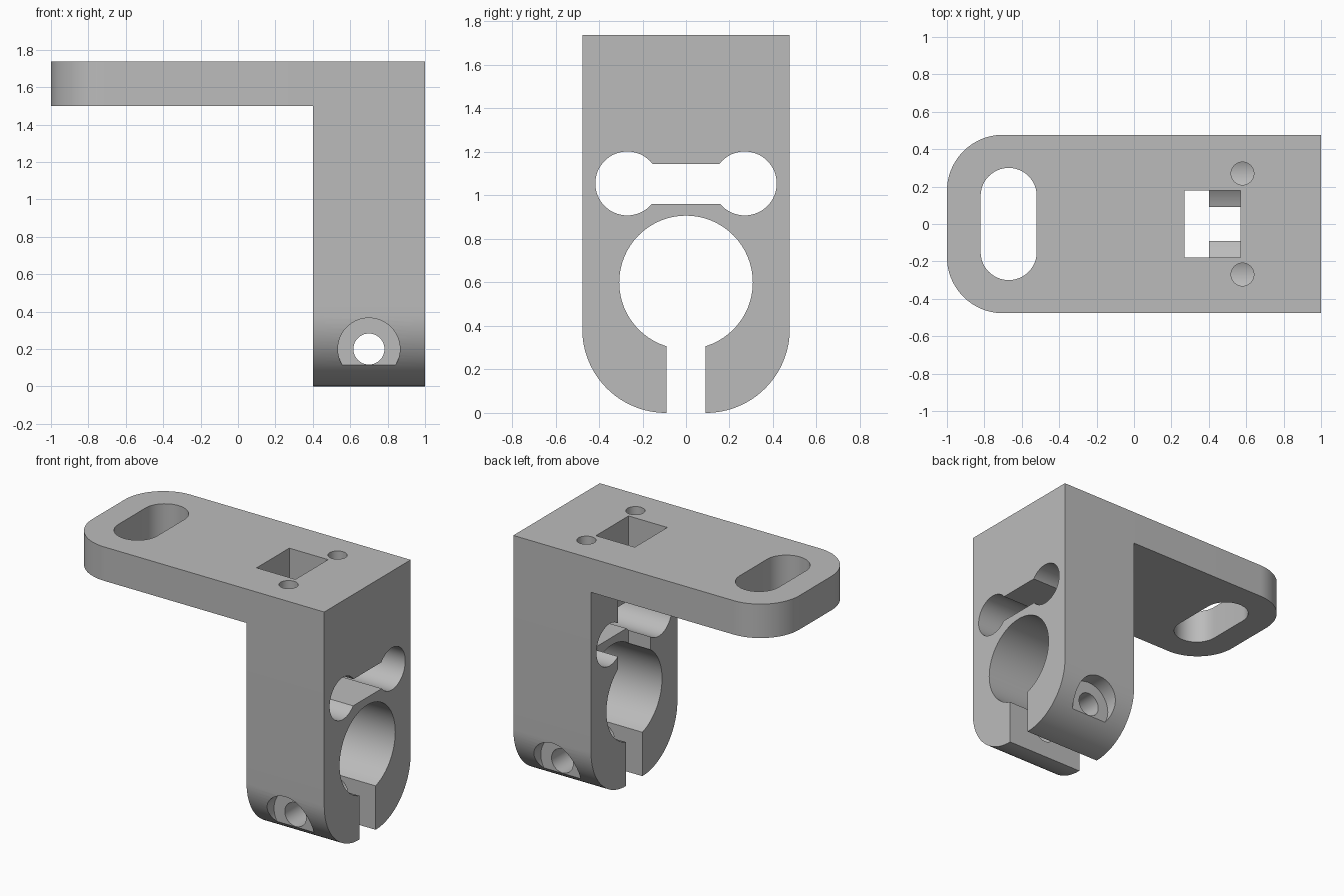
import bpy, bmesh, math
from mathutils import Matrix, Vector

if "Cube" in bpy.data.objects:
    bpy.data.objects.remove(bpy.data.objects["Cube"], do_unlink=True)

grey = bpy.data.materials.new("plain_grey")
grey.use_nodes = True
COLOR = (0.5, 0.5, 0.5, 1)
grey.diffuse_color = COLOR
grey.node_tree.nodes["Principled BSDF"].inputs["Base Color"].default_value = COLOR


def arc(cx, cy, r, start, end, steps=24):
    angles = [math.radians(start + (end - start) * i / steps) for i in range(steps + 1)]
    return [(cx + r * math.cos(a), cy + r * math.sin(a)) for a in angles]


def circle(cx, cy, r):
    return arc(cx, cy, r, 0, 360, 64)[:-1]


def rect(x0, x1, y0, y1):
    return [(x0, y0), (x1, y0), (x1, y1), (x0, y1)]


# Maps a flat outline and a depth to space, for each extrusion axis
PLACE = {
    "x": lambda u, v, d: (d, u, v),
    "y": lambda u, v, d: (u, d, v),
    "z": lambda u, v, d: (u, v, d),
}


def prism(name, axis, outline, lo, hi):
    bm = bmesh.new()
    rings = [[bm.verts.new(PLACE[axis](u, v, d)) for u, v in outline] for d in (lo, hi)]
    bm.faces.new(rings[0])
    bm.faces.new(rings[1])
    n = len(outline)
    for i in range(n):
        j = (i + 1) % n
        bm.faces.new((rings[0][i], rings[0][j], rings[1][j], rings[1][i]))
    bmesh.ops.recalc_face_normals(bm, faces=bm.faces)
    mesh = bpy.data.meshes.new(name)
    bm.to_mesh(mesh)
    bm.free()
    mesh.materials.append(grey)
    obj = bpy.data.objects.new(name, mesh)
    bpy.context.collection.objects.link(obj)
    return obj


def combine(target, tool, operation):
    mod = target.modifiers.new(tool.name, "BOOLEAN")
    mod.operation = operation
    mod.solver = "EXACT"
    mod.object = tool
    tool.hide_render = True
    bpy.context.view_layer.objects.active = target
    bpy.ops.object.modifier_apply(modifier=mod.name)
    bpy.data.objects.remove(tool, do_unlink=True)


W, TOP = 0.477, 1.737

# Clamp block with rounded lower corners, and the flat arm on top
R = 0.385
block = (arc(-W + R, R, R, 180, 270) + arc(W - R, R, R, 270, 360)
         + [(W, TOP), (-W, TOP)])
bracket = prism("mounting_bracket", "x", block, 0.4, 1)
r = 0.3
arm = (arc(-1 + r, W - r, r, 90, 180) + arc(-1 + r, -W + r, r, 180, 270)
       + [(1, -W), (1, W)])
combine(bracket, prism("arm", "z", arm, 1.5, TOP), "UNION")

# Long adjustment slot in the arm
slot = arc(-0.67, 0.15, 0.15, 0, 180) + arc(-0.67, -0.15, 0.15, 180, 360)
cuts = [prism("adjustment_slot", "z", slot, 1.4, 1.9)]

# Rod bore and the clamp gap below it
cuts.append(prism("rod_bore", "x", circle(0, 0.6, 0.307), 0.3, 1.1))
cuts.append(prism("clamp_gap", "x", rect(-0.09, 0.09, -0.1, 0.5), 0.3, 1.1))

# Strap passage: a flat channel joining two round holes
cuts.append(prism("strap_channel", "x", rect(-0.27, 0.27, 0.96, 1.145), 0.3, 1.1))

# Square pocket from the top down to the bore
cuts.append(prism("square_pocket", "z", rect(0.27, 0.57, -0.18, 0.18), 0.65, 1.9))

# Clamp bolt hole
cuts.append(prism("bolt_hole", "y", circle(0.7, 0.2, 0.083), -0.7, 0.7))

# Paired holes: strap ends, top screws and bolt head recesses
for side in (-1, 1):
    cuts.append(prism("strap_end", "x", circle(side * 0.27, 1.055, 0.147), 0.3, 1.1))
    cuts.append(prism("screw_hole", "z", circle(0.58, side * 0.27, 0.061), 1.05, 1.9))
    lo, hi = sorted((side * 0.365, side * 0.7))
    cuts.append(prism("bolt_recess", "y", circle(0.7, 0.2, 0.166), lo, hi))

for cut in cuts:
    combine(bracket, cut, "DIFFERENCE")

# Smooth the round walls, keep edges crisp
bpy.ops.object.select_all(action="DESELECT")
bracket.select_set(True)
bpy.context.view_layer.objects.active = bracket
bpy.ops.object.shade_smooth_by_angle(angle=math.radians(30))
